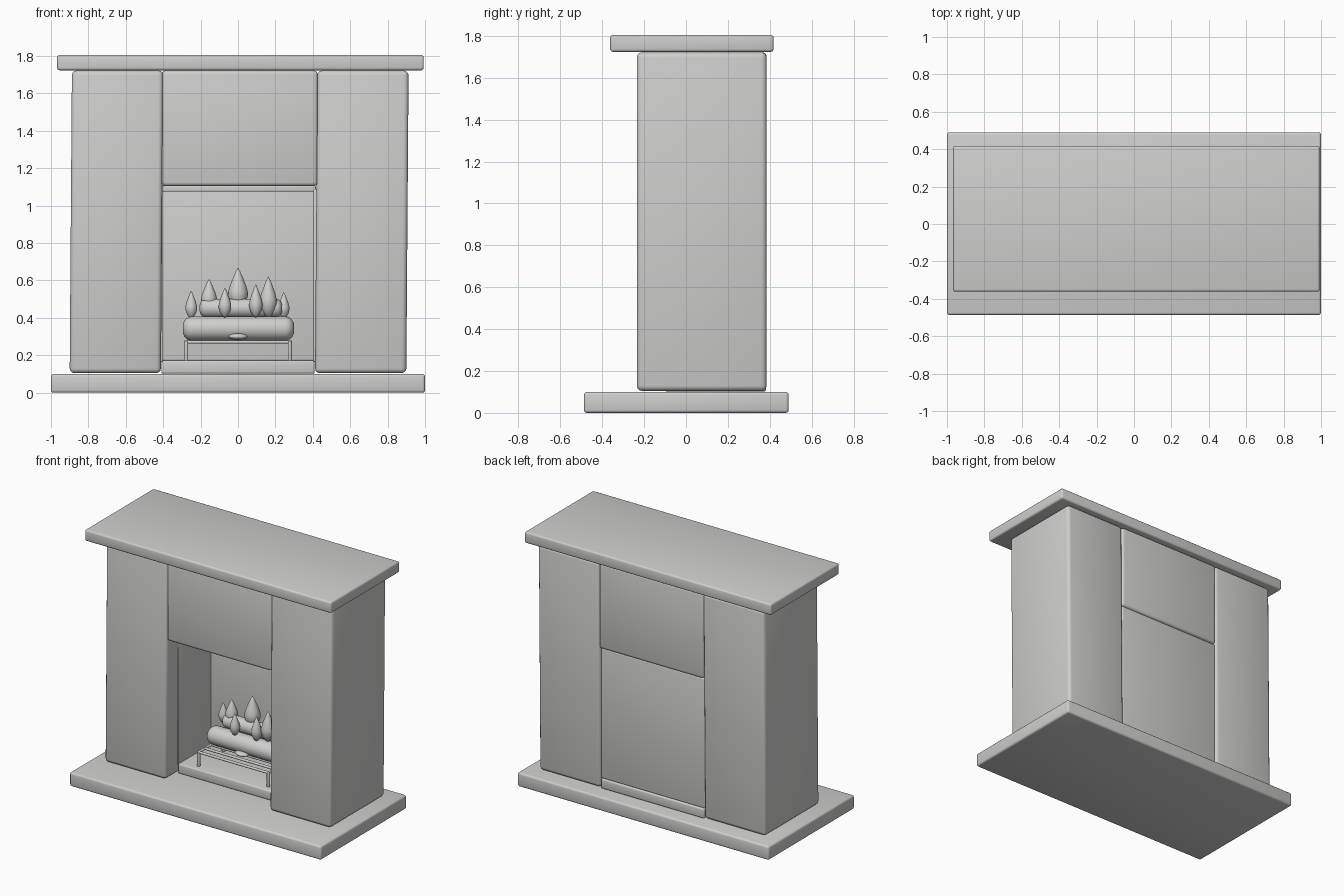
import bpy, bmesh, math
from mathutils import Matrix, Vector

if "Cube" in bpy.data.objects:
    bpy.data.objects.remove(bpy.data.objects["Cube"])

mat = bpy.data.materials.new("light grey stone")
mat.diffuse_color = (0.62, 0.62, 0.61, 1)
mat.use_nodes = True
mat.node_tree.nodes["Principled BSDF"].inputs["Base Color"].default_value = mat.diffuse_color


def finish(name, bm):
    bmesh.ops.recalc_face_normals(bm, faces=bm.faces[:])
    me = bpy.data.meshes.new(name)
    bm.to_mesh(me)
    bm.free()
    me.materials.append(mat)
    for p in me.polygons:
        p.use_smooth = True
    ob = bpy.data.objects.new(name, me)
    bpy.context.collection.objects.link(ob)
    return ob


def box(name, x, y, z, bevel=0.015, lean=0.0, segs=3):
    """Rounded block from (min, max) ranges; the top may lean in x."""
    bm = bmesh.new()
    bmesh.ops.create_cube(bm, size=1)
    for v in bm.verts:
        up = v.co.z > 0
        v.co = Vector((x[v.co.x > 0] + (lean if up else 0), y[v.co.y > 0], z[up]))
    if bevel:
        bmesh.ops.bevel(bm, geom=bm.edges[:], offset=bevel, segments=segs,
                        profile=0.5, affect='EDGES')
    return finish(name, bm)


def lathe(name, profile, matrix, steps=24):
    """Turn (radius, height) points about the local z axis."""
    bm = bmesh.new()
    vs = [bm.verts.new((r, 0, h)) for r, h in profile]
    es = [bm.edges.new(p) for p in zip(vs, vs[1:])]
    bmesh.ops.spin(bm, geom=vs + es, cent=(0, 0, 0), axis=(0, 0, 1),
                   angle=2 * math.pi, steps=steps)
    bmesh.ops.remove_doubles(bm, verts=bm.verts[:], dist=1e-5)
    bm.transform(matrix)
    return finish(name, bm)


def rod(name, a, b, r, rnd=None):
    """Round bar between two points, with rounded ends."""
    a, b = Vector(a), Vector(b)
    n, rnd = (b - a).length, rnd or r * 0.3
    arc = [(r - rnd + rnd * math.sin(t), rnd - rnd * math.cos(t))
           for t in (i * math.pi / 12 for i in range(7))]
    prof = [(0, 0)] + arc + [(p, n - h) for p, h in reversed(arc)] + [(0, n)]
    rot = (b - a).to_track_quat('Z', 'Y').to_matrix().to_4x4()
    return lathe(name, prof, Matrix.Translation(a) @ rot)


# Surround: hearth slab, two pillars, breast panel and mantel shelf
box("hearth_slab", (-1, 1), (-0.487, 0.49), (0.0, 0.1), 0.014)
box("left_pillar", (-0.90, -0.412), (-0.235, 0.385), (0.105, 1.722), 0.025, 0.012)
box("right_pillar", (0.412, 0.90), (-0.235, 0.385), (0.105, 1.722), 0.025, 0.012)
box("chimney_breast", (-0.407, 0.426), (-0.23, 0.385), (1.105, 1.722), 0.02)
box("mantel_shelf", (-0.967, 0.993), (-0.362, 0.418), (1.724, 1.805), 0.013)

# Firebox: floor plinth, back wall, side linings and top lining
box("firebox_floor", (-0.41, 0.41), (-0.10, 0.383), (0.102, 0.172), 0.01)
box("firebox_back", (-0.412, 0.416), (0.27, 0.372), (0.17, 1.107), 0.01)
box("firebox_top", (-0.41, 0.416), (-0.10, 0.29), (1.075, 1.107), 0.006)
for name, s in (("left", -1), ("right", 1)):
    box("firebox_side_" + name, sorted((s * 0.403, s * 0.43)), (-0.10, 0.29),
        (0.165, 1.09), 0.003)

# Grate: long bars, end bars and legs
for i in range(5):
    y = -0.05 + i * 0.07
    rod("grate_bar", (-0.285, y, 0.271), (0.285, y, 0.271), 0.009)
for x in (-0.277, 0.277):
    rod("grate_end_bar", (x, -0.058, 0.271), (x, 0.238, 0.271), 0.009)
    for y in (-0.05, 0.23):
        rod("grate_leg", (x, y, 0.168), (x, y, 0.278), 0.011)

# Logs and ember
rod("large_log", (-0.295, 0.10, 0.343), (0.30, 0.10, 0.343), 0.065, 0.05)
rod("upper_log", (-0.205, 0.14, 0.452), (0.235, 0.14, 0.452), 0.05, 0.035)
bm = bmesh.new()
bmesh.ops.create_uvsphere(bm, u_segments=20, v_segments=12, radius=1)
bm.transform(Matrix.Translation((0, 0.045, 0.30)) @ Matrix.Diagonal((0.05, 0.035, 0.017, 1)))
finish("ember", bm)

# Flames: teardrops given as x, y, bottom, top, radius
shape = [(0, 0), (0.45, 0.08), (0.8, 0.2), (0.98, 0.34), (0.96, 0.45),
         (0.78, 0.6), (0.5, 0.76), (0.22, 0.91), (0, 1)]
for x, y, z0, z1, r in ((-0.25, 0.19, 0.395, 0.545, 0.032),
                        (-0.155, 0.15, 0.43, 0.608, 0.043),
                        (-0.07, 0.065, 0.40, 0.562, 0.034),
                        (0.0, 0.165, 0.44, 0.668, 0.054),
                        (0.095, 0.075, 0.40, 0.58, 0.036),
                        (0.162, 0.11, 0.40, 0.622, 0.047),
                        (0.245, 0.18, 0.395, 0.538, 0.031)):
    lathe("flame", [(r * a, (z1 - z0) * h) for a, h in shape],
          Matrix.Translation((x, y, z0)))

# Smooth shading with the sharp edges kept
bpy.ops.object.select_all(action='SELECT')
bpy.context.view_layer.objects.active = bpy.context.view_layer.objects[0]
bpy.ops.object.shade_smooth_by_angle(angle=math.radians(40))
